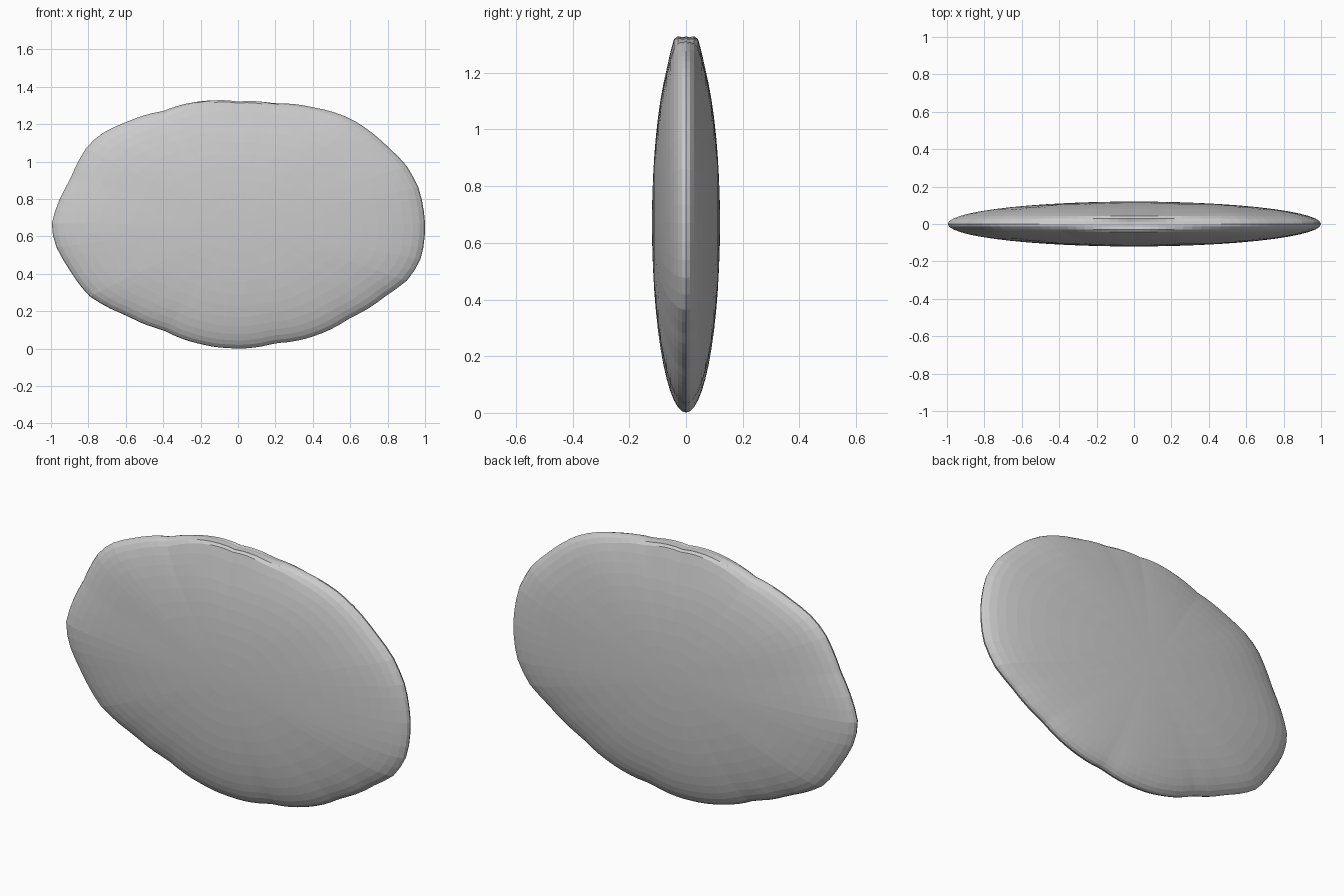
import bpy, bmesh, math

if "Cube" in bpy.data.objects:
    bpy.data.objects.remove(bpy.data.objects["Cube"])

# Front outline of the pebble (x, z), counter-clockwise from the right tip
OUTLINE = [(1.0, .68), (.97, .85), (.9, .98), (.8, 1.08), (.6, 1.23), (.4, 1.29), (.2, 1.31),
           (0, 1.318), (-.2, 1.322), (-.4, 1.27), (-.6, 1.21), (-.72, 1.155), (-.8, 1.09),
           (-.9, .9), (-.97, .76), (-1.0, .65), (-.97, .54), (-.9, .42), (-.8, .285),
           (-.6, .18), (-.4, .1), (-.2, .025), (-.05, .003), (.2, .03), (.4, .065),
           (.6, .165), (.8, .29), (.9, .36), (.97, .46), (.995, .56)]
CZ = 0.67
HALF_DEPTH = 0.12
SEGMENTS, RINGS = 96, 26

POLAR = sorted((math.atan2(z - CZ, x) % math.tau, math.hypot(x, z - CZ)) for x, z in OUTLINE)
POLAR = [(POLAR[-1][0] - math.tau, POLAR[-1][1])] + POLAR + [(POLAR[0][0] + math.tau, POLAR[0][1])]


def outline_radius(a):
    a %= math.tau
    for (a0, r0), (a1, r1) in zip(POLAR, POLAR[1:]):
        if a0 <= a <= a1:
            return r0 + (r1 - r0) * (a - a0) / (a1 - a0)
    return POLAR[0][1]


def pebble_point(a, lat):
    # Ellipse section, with a blunter rim along the top edge
    top = max(0.0, math.sin(a)) ** 8
    blunt = 1 + 0.06 * top * math.exp(-((abs(lat) - 0.36) / 0.16) ** 2)
    r = outline_radius(a) * math.cos(lat) * blunt
    return (r * math.cos(a), -HALF_DEPTH * math.sin(lat), CZ + r * math.sin(a))


# Flattened sphere with its poles facing front and back
bm = bmesh.new()
rings = []
for i in range(1, RINGS):
    lat = -math.pi / 2 + math.pi * i / RINGS
    rings.append([bm.verts.new(pebble_point(math.tau * j / SEGMENTS, lat)) for j in range(SEGMENTS)])
back = bm.verts.new((0, HALF_DEPTH, CZ))
front = bm.verts.new((0, -HALF_DEPTH, CZ))
for j in range(SEGMENTS):
    k = (j + 1) % SEGMENTS
    bm.faces.new((back, rings[0][j], rings[0][k]))
    bm.faces.new((front, rings[-1][k], rings[-1][j]))
    for a, b in zip(rings, rings[1:]):
        bm.faces.new((a[j], a[k], b[k], b[j]))
bmesh.ops.recalc_face_normals(bm, faces=bm.faces)

mesh = bpy.data.meshes.new("flat_pebble")
bm.to_mesh(mesh)
bm.free()
bpy.context.collection.objects.link(bpy.data.objects.new("flat_pebble", mesh))
